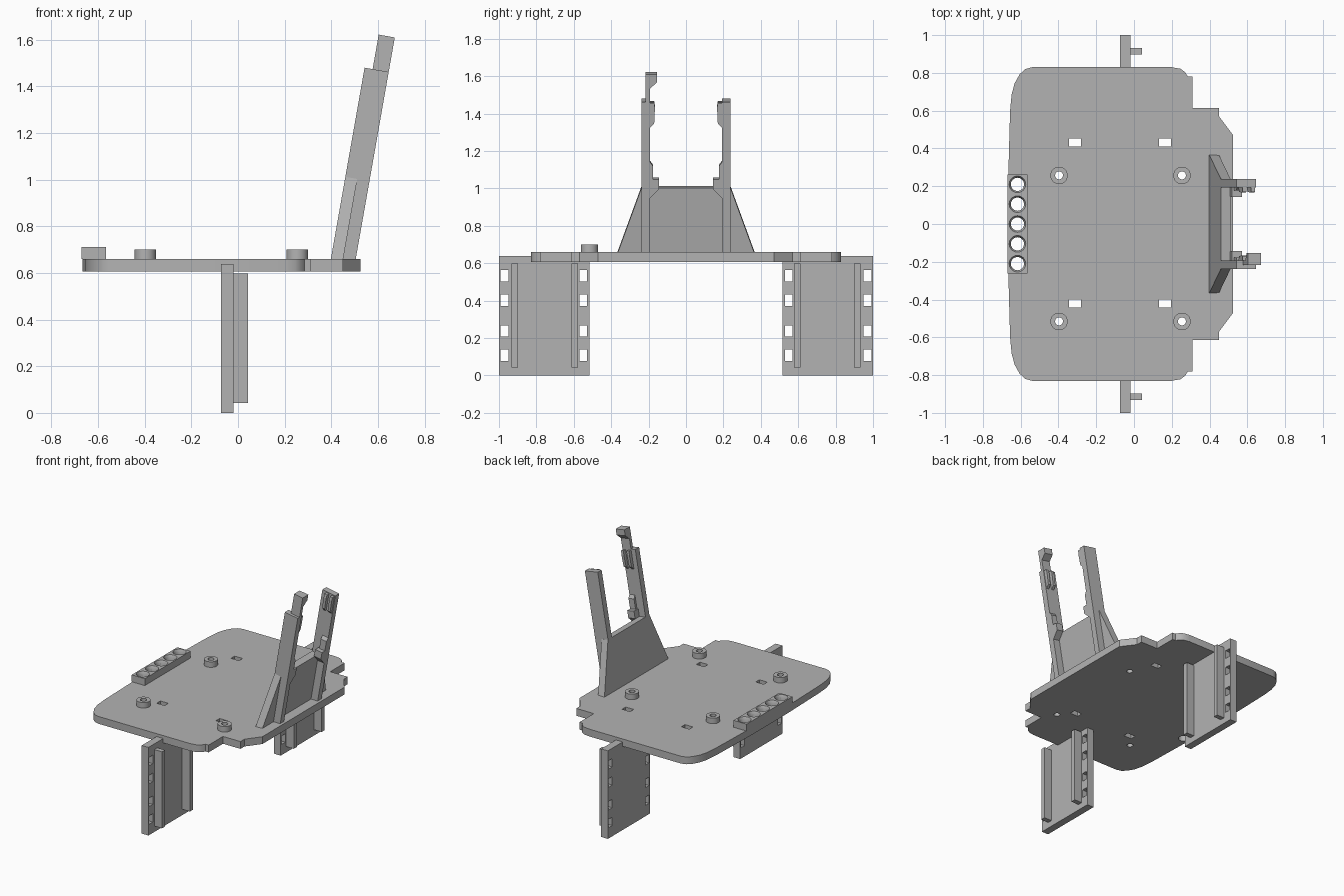
import bpy, bmesh, math
from mathutils import Matrix, Vector

if "Cube" in bpy.data.objects:
    bpy.data.objects.remove(bpy.data.objects["Cube"])

grey = bpy.data.materials.new("plain grey")
grey.use_nodes = True
grey.diffuse_color = (0.45, 0.45, 0.45, 1)
grey.node_tree.nodes["Principled BSDF"].inputs["Base Color"].default_value = (0.45, 0.45, 0.45, 1)

# Local frame of the leaning bracket: x = depth, y = width, z = height
LEAN = Matrix.Translation((0.398, 0, 0.66)) @ Matrix.Rotation(math.radians(10), 4, "Y")


def finish(name, bm, matrix=None):
    bmesh.ops.recalc_face_normals(bm, faces=bm.faces)
    if matrix:
        bm.transform(matrix)
    mesh = bpy.data.meshes.new(name)
    bm.to_mesh(mesh)
    bm.free()
    mesh.materials.append(grey)
    obj = bpy.data.objects.new(name, mesh)
    bpy.context.collection.objects.link(obj)
    return obj


def prism(name, outline, lo, hi, axis="z", matrix=None):
    """Extrude a flat outline along z (outline in x, y) or x (outline in y, z)."""
    bm = bmesh.new()
    place = (lambda a, b, d: (a, b, d)) if axis == "z" else (lambda a, b, d: (d, a, b))
    face = bm.faces.new([bm.verts.new(place(a, b, lo)) for a, b in outline])
    moved = bmesh.ops.extrude_face_region(bm, geom=[face])["geom"]
    shift = Vector(place(0, 0, hi - lo))
    bmesh.ops.translate(bm, vec=shift, verts=[v for v in moved if isinstance(v, bmesh.types.BMVert)])
    return finish(name, bm, matrix)


def box(name, x, y, z, matrix=None):
    return prism(name, [(x[0], y[0]), (x[1], y[0]), (x[1], y[1]), (x[0], y[1])], *z, matrix=matrix)


def cone(name, x, y, z, r1, r2):
    bm = bmesh.new()
    bmesh.ops.create_cone(bm, cap_ends=True, segments=32, radius1=r1, radius2=r2, depth=z[1] - z[0])
    return finish(name, bm, Matrix.Translation((x, y, sum(z) / 2)))


def cut(obj, cutters):
    """Subtract the cutters from a part, then discard them."""
    for c in cutters:
        c.hide_render = True
        mod = obj.modifiers.new("cut", "BOOLEAN")
        mod.operation, mod.solver, mod.object = "DIFFERENCE", "EXACT", c
    mesh = bpy.data.meshes.new_from_object(obj.evaluated_get(bpy.context.evaluated_depsgraph_get()))
    obj.modifiers.clear()
    obj.data = mesh
    for c in cutters:
        bpy.data.objects.remove(c)


def smooth(obj):
    bpy.ops.object.select_all(action="DESELECT")
    obj.select_set(True)
    bpy.context.view_layer.objects.active = obj
    bpy.ops.object.shade_smooth_by_angle(angle=math.radians(30))


# Base plate with rounded back and stepped side
half = [(0.525, 0.47), (0.45, 0.57), (0.45, 0.615), (0.31, 0.615), (0.31, 0.78), (0.285, 0.78),
        (0.27, 0.805), (0.245, 0.822), (0.2, 0.83), (-0.54, 0.83), (-0.575, 0.82), (-0.605, 0.793),
        (-0.632, 0.745), (-0.648, 0.685), (-0.656, 0.6), (-0.667, 0.2)]
plate = prism("base_plate", half + [(x, -y) for x, y in reversed(half)], 0.607, 0.66)

socket_ys = [0.105 * i for i in range(-2, 3)]
standoff_spots = [(x, y) for x in (-0.397, 0.254) for y in (0.257, -0.516)]
through = (0.5, 0.8)
holes = [cone("hole", -0.617, y, through, 0.035, 0.035) for y in socket_ys]
holes += [cone("hole", x, y, through, 0.021, 0.021) for x, y in standoff_spots]
holes += [box("slot", (x - 0.032, x + 0.032), (y - 0.021, y + 0.021), through)
          for x in (-0.312, 0.164) for y in (0.432, -0.42)]
cut(plate, holes)
smooth(plate)

# Row of five sockets
block = box("socket_block", (-0.67, -0.565), (-0.262, 0.262), (0.66, 0.71))
cut(block, [cone("hole", -0.617, y, through, 0.035, 0.035) for y in socket_ys]
    + [cone("rim", -0.617, y, (0.69, 0.712), 0.034, 0.045) for y in socket_ys])
smooth(block)

# Ring standoffs
for i, (x, y) in enumerate(standoff_spots):
    ring = cone(f"standoff_{i + 1}", x, y, (0.66, 0.7), 0.046, 0.046)
    cut(ring, [cone("hole", x, y, through, 0.021, 0.021)])
    smooth(ring)

# Legs with window columns and two ribs, one at each end
for side, s in (("front", -1), ("back", 1)):
    def span(a, b):
        return tuple(sorted((s * a, s * b)))
    leg = box(f"{side}_leg", (-0.073, -0.019), span(0.517, 1), (0, 0.639))
    cut(leg, [box("window", (-0.2, 0.1), span(y, y + 0.041), (z, z + 0.061))
              for y in (0.528, 0.95) for z in (0.078, 0.207, 0.372, 0.503)])
    for n, y in enumerate((0.578, 0.898)):
        box(f"{side}_leg_rib_{n + 1}", (-0.019, 0.043), span(y, y + 0.035), (0.043, 0.598))

# Leaning back panel
prism("back_panel", [(-0.372, -0.015), (0.372, -0.015), (0.238, 0.357), (-0.238, 0.357)],
      0, 0.052, "x", LEAN)

# Arms with support tabs, bumps and upper clips on the inner faces
for side, s in (("front", -1), ("back", 1)):
    def profile(points):
        return [(s * y, z) for y, z in points]
    box(f"{side}_arm", (0, 0.105), tuple(sorted((s * 0.193, s * 0.237))), (-0.02, 0.832), LEAN)
    prism(f"{side}_support_tab", profile([(0.195, 0.308), (0.144, 0.36), (0.144, 0.412), (0.195, 0.412)]),
          0.05, 0.105, "x", LEAN)
    prism(f"{side}_bump", profile([(0.195, 0.41), (0.177, 0.41), (0.177, 0.485), (0.195, 0.51)]),
          0.06, 0.105, "x", LEAN)
    for n, x in enumerate((0.035, 0.08)):
        prism(f"{side}_clip_{n + 1}",
              profile([(0.195, 0.69), (0.17, 0.715), (0.166, 0.8), (0.17, 0.825), (0.195, 0.825)]),
              x, x + 0.02, "x", LEAN)

# Hooked latch on top of the front arm
prism("latch_hook", [(-0.217, 0.82), (-0.193, 0.82), (-0.193, 0.905), (-0.154, 0.94),
                     (-0.154, 0.982), (-0.217, 0.982)], 0.035, 0.105, "x", LEAN)
